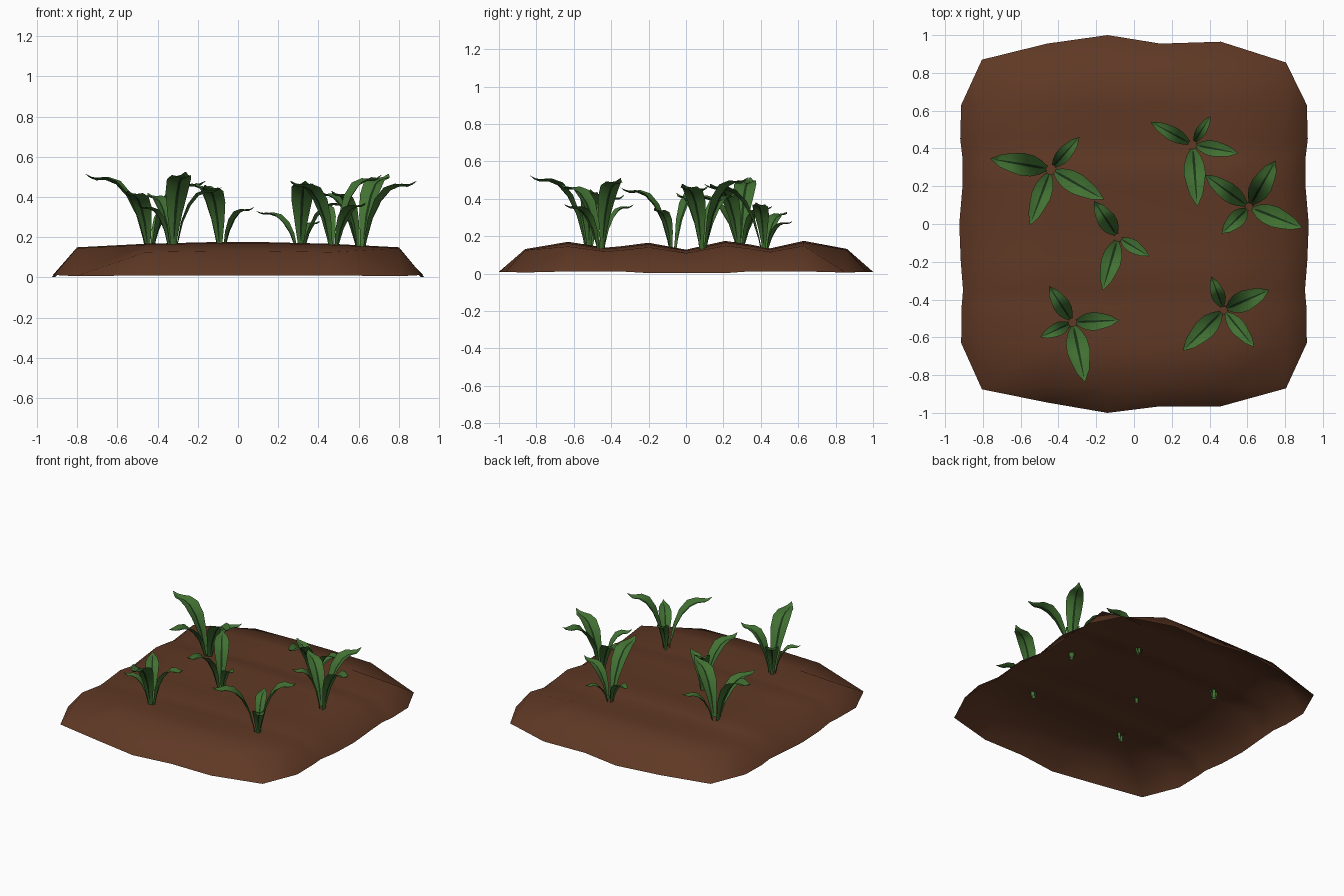
import bpy, bmesh, math
from mathutils import Vector

if "Cube" in bpy.data.objects:
    bpy.data.objects.remove(bpy.data.objects["Cube"])


def material(name, rgb):
    m = bpy.data.materials.new(name)
    m.diffuse_color = (*rgb, 1)
    m.use_nodes = True
    m.node_tree.nodes["Principled BSDF"].inputs["Base Color"].default_value = m.diffuse_color
    return m


SOIL = material("soil brown", (0.115, 0.040, 0.018))
LEAF = material("leaf green", (0.054, 0.165, 0.032))
RIB = material("dark rib green", (0.010, 0.035, 0.010))


def finish(bm, name, mats, angle):
    me = bpy.data.meshes.new(name)
    bm.to_mesh(me)
    bm.free()
    for m in mats:
        me.materials.append(m)
    ob = bpy.data.objects.new(name, me)
    bpy.context.collection.objects.link(ob)
    bpy.ops.object.select_all(action='DESELECT')
    ob.select_set(True)
    bpy.context.view_layer.objects.active = ob
    bpy.ops.object.shade_smooth_by_angle(angle=math.radians(angle))
    return ob


# Soil bed: open sheet with four ridges running along x
COLS = [-0.92, -0.80, -0.46, -0.14, 0.14, 0.46, 0.80, 0.92]
FRONT = [0, 0.875, 0.945, 1.0, 0.965, 0.965, 0.87, 0]
BACK = [0, 0.87, 0.955, 1.0, 0.955, 0.965, 0.855, 0]
# (y, height of the ridge line, half width at the ground)
ROWS = [(-1, 0, 0), (-0.86, 0.132, 0), (-0.63, 0.171, 0.915), (-0.43, 0.140, 0.912),
        (-0.35, 0.147, 0.905), (-0.20, 0.166, 0.917), (0.0, 0.129, 0.925), (0.21, 0.176, 0.907),
        (0.34, 0.157, 0.907), (0.45, 0.136, 0.92), (0.63, 0.176, 0.915), (0.86, 0.133, 0), (1, 0, 0)]


def soil_point(c, r):
    x, (y, h, half) = COLS[c], ROWS[r]
    n, m = len(COLS) - 1, len(ROWS) - 1
    edge = FRONT if y < 0 else BACK
    s = math.copysign(1, y)
    if r in (0, 1, m - 1, m) and c in (0, 1, n - 1, n):      # cut corners
        k = 1 if c < 2 else n - 1
        return (math.copysign(0.805, x), s * edge[k], 0.006)
    if r in (0, m):
        return (x, s * edge[c], 0.01)
    if c in (0, n):
        return (math.copysign(half, x), y, 0.012 if 0.3 < abs(y) < 0.7 else 0.003)
    return (x, y, h * (1 - 0.15 * (x / 0.8) ** 2))


bm = bmesh.new()
grid = [[bm.verts.new(soil_point(c, r)) for c in range(len(COLS))] for r in range(len(ROWS))]
for r in range(len(ROWS) - 1):
    for c in range(len(COLS) - 1):
        bm.faces.new((grid[r][c], grid[r][c + 1], grid[r + 1][c + 1], grid[r + 1][c]))
bmesh.ops.remove_doubles(bm, verts=bm.verts, dist=0.001)
finish(bm, "soil_bed", [SOIL], 60)

# Leaf stations: reach, rise, half width, rib half width
STATIONS = [(0.0, 0.0, 0.22, 0.03), (0.06, 0.22, 0.30, 0.05), (0.17, 0.50, 0.62, 0.11),
            (0.33, 0.73, 0.92, 0.12), (0.50, 0.87, 1.0, 0.10), (0.66, 0.92, 0.80, 0.08),
            (0.82, 0.92, 0.58, 0.05), (0.92, 0.95, 0.30, 0.02), (1.0, 1.0, 0.03, 0.005)]
BASE_Z = 0.10


def add_leaf(bm, centre, tip):
    d = Vector((tip[0] - centre[0], tip[1] - centre[1], 0))
    length = d.length - 0.015
    d.normalize()
    side = Vector((-d.y, d.x, 0))
    start = Vector((centre[0], centre[1], BASE_Z)) + d * 0.015
    rise = tip[2] - BASE_Z
    width = 0.108 * 1.08 * math.hypot(length, rise)
    # points along the middle of the leaf
    mid = [start + d * (a * length) + Vector((0, 0, b * rise)) for a, b, _, _ in STATIONS]
    rows = []
    for i, (p, (_, _, w, k)) in enumerate(zip(mid, STATIONS)):
        t = (mid[min(i + 1, len(mid) - 1)] - mid[max(i - 1, 0)]).normalized()
        up = t.cross(side)
        w, k = w * width, k * width
        rows.append([bm.verts.new(p + side * s + up * abs(s) * 0.38) for s in (-w, -k, k, w)])
    for i, (a, b) in enumerate(zip(rows, rows[1:])):
        for j in range(3):
            f = bm.faces.new((a[j + 1], a[j], b[j], b[j + 1]))
            f.material_index = 1 if j == 1 and 1 <= i <= 6 else 0


# Plants: centre, then leaf tips (x, y, z)
PLANTS = [
    ((-0.44, 0.29), [(-0.76, 0.345, 0.515), (-0.29, 0.46, 0.36), (-0.16, 0.13, 0.48), (-0.55, -0.005, 0.43)]),
    ((0.31, 0.42), [(0.09, 0.54, 0.33), (0.405, 0.57, 0.28), (0.55, 0.375, 0.38), (0.335, 0.095, 0.48)]),
    ((0.61, 0.09), [(0.375, 0.26, 0.43), (0.75, 0.335, 0.515), (0.89, -0.02, 0.48), (0.465, -0.05, 0.43)]),
    ((-0.085, -0.07), [(-0.21, 0.12, 0.47), (0.08, -0.17, 0.35), (-0.165, -0.35, 0.46)]),
    ((-0.325, -0.52), [(-0.45, -0.33, 0.42), (-0.08, -0.51, 0.45), (-0.26, -0.835, 0.525), (-0.495, -0.60, 0.36)]),
    ((0.475, -0.455), [(0.41, -0.28, 0.37), (0.715, -0.35, 0.51), (0.635, -0.65, 0.37), (0.26, -0.67, 0.48)]),
]
for n, (centre, tips) in enumerate(PLANTS, 1):
    bm = bmesh.new()
    for tip in tips:
        add_leaf(bm, centre, tip)
    finish(bm, f"seedling_{n}", [LEAF, RIB], 30)
